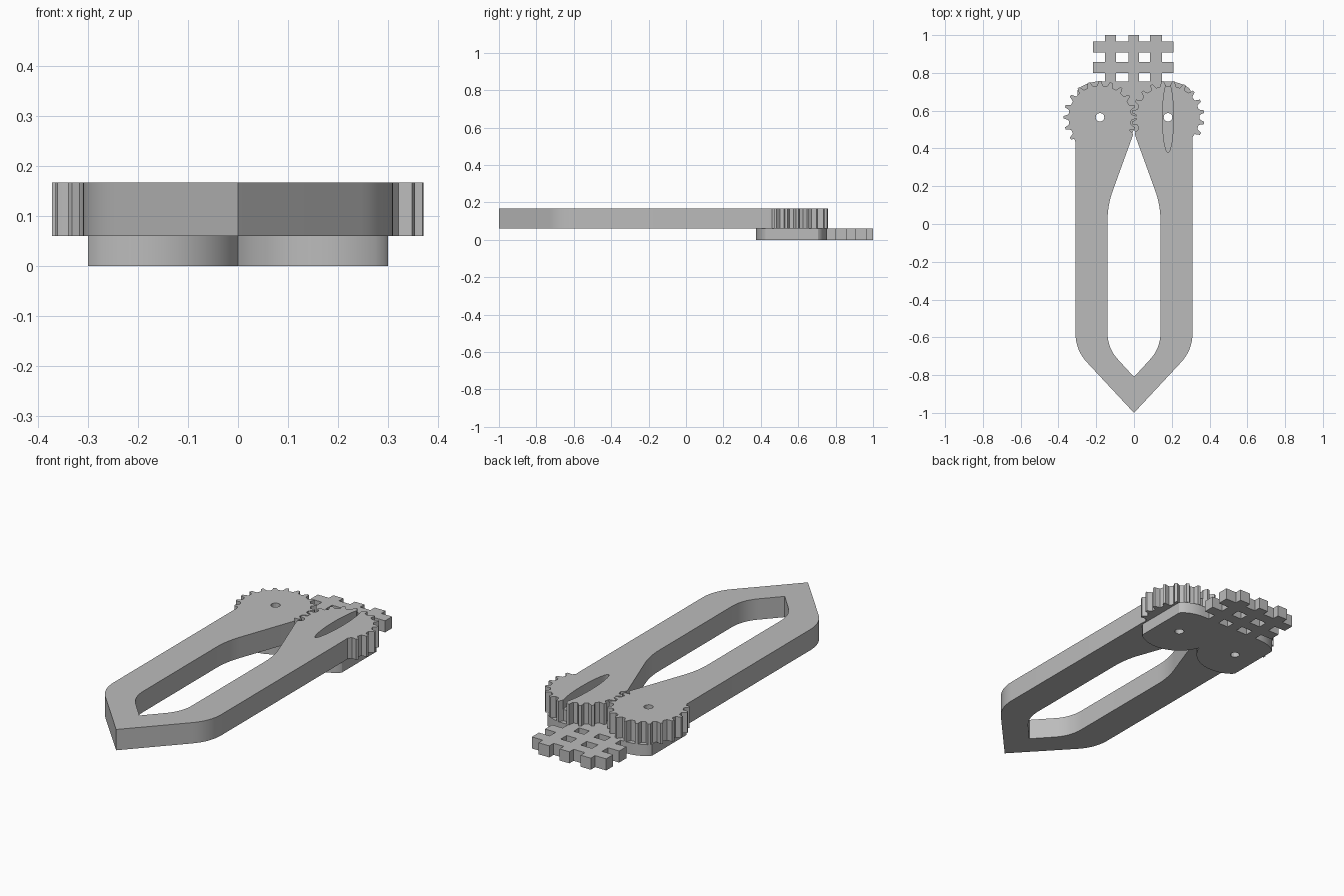
import bpy, bmesh, math
from mathutils import Vector

if "Cube" in bpy.data.objects:
    bpy.data.objects.remove(bpy.data.objects["Cube"])

grey = bpy.data.materials.new("plain grey")
grey.use_nodes = True
grey.diffuse_color = (0.5, 0.5, 0.5, 1)
grey.node_tree.nodes["Principled BSDF"].inputs["Base Color"].default_value = (0.5, 0.5, 0.5, 1)

GEAR_X, GEAR_Y = 0.18, 0.565
PLATE_TOP, ARM_TOP = 0.06, 0.168
ROOT, TIP, TEETH = 0.167, 0.193, 20


def finish(bm, name, z0, z1):
    """Raise the flat faces of bm from z0 to z1 and make an object."""
    faces = list(bm.faces)
    bmesh.ops.extrude_face_region(bm, geom=faces, use_keep_orig=True)
    bm.verts.ensure_lookup_table()
    top = {v for f in bm.faces if f not in faces for v in f.verts}
    base = {v for f in faces for v in f.verts}
    for v in bm.verts:
        v.co.z = z1 if v in top - base else z0
    bmesh.ops.recalc_face_normals(bm, faces=bm.faces)
    mesh = bpy.data.meshes.new(name)
    bm.to_mesh(mesh)
    bm.free()
    mesh.materials.append(grey)
    obj = bpy.data.objects.new(name, mesh)
    bpy.context.scene.collection.objects.link(obj)
    return obj


def slab(name, points, z0, z1):
    bm = bmesh.new()
    bm.faces.new([bm.verts.new((x, y, 0)) for x, y in points])
    return finish(bm, name, z0, z1)


def polar(r, degrees):
    a = math.radians(degrees)
    return GEAR_X + r * math.cos(a), GEAR_Y + r * math.sin(a)


def rounded(a, b, c, d, steps=8):
    """Curve that rounds the corner b between a and c."""
    a, b, c = Vector(a), Vector(b), Vector(c)
    p, q = b + (a - b).normalized() * d, b + (c - b).normalized() * d
    ts = [i / steps for i in range(steps + 1)]
    return [tuple(p * (1 - t) ** 2 + b * 2 * t * (1 - t) + q * t * t) for t in ts]


def cut(obj, cutter):
    mod = obj.modifiers.new("cut", "BOOLEAN")
    mod.operation, mod.solver, mod.object = "DIFFERENCE", "EXACT", cutter
    activate(obj)
    bpy.ops.object.modifier_apply(modifier=mod.name)
    bpy.data.objects.remove(cutter)


def activate(obj):
    bpy.ops.object.select_all(action="DESELECT")
    obj.select_set(True)
    bpy.context.view_layer.objects.active = obj


def drill(obj, side):
    ring = [polar(0.023, i * 30) for i in range(12)]
    cut(obj, slab("pin_hole_cutter", [(side * x, y) for x, y in ring], -0.1, 0.3))


def arm(name, side, phase):
    """Bent jaw arm that ends in a toothed gear sector."""
    pitch = 360 / TEETH
    tooth = [(-0.3, ROOT), (-0.2, 0.178), (-0.11, TIP), (0.11, TIP), (0.2, 0.178), (0.3, ROOT)]
    pts = []
    for i in range(-4, TEETH):
        for offset, radius in tooth:
            angle = (i + phase + offset) * pitch
            if -41 < angle < 207:
                pts.append(polar(radius, angle))
    tip_in, tip_out, crotch = (0, -0.81), (0, -1.0), (0.004, 0.475)
    inner_top, inner_low, outer_low = (0.14, 0.1), (0.14, -0.657), (0.31, -0.667)
    pts += [crotch]
    pts += rounded(crotch, inner_top, inner_low, 0.08)
    pts += rounded(inner_top, inner_low, tip_in, 0.08)
    pts += [tip_in, tip_out]
    shoulder = (0.31, 0.435)
    pts += rounded(tip_out, outer_low, shoulder, 0.09)
    pts += [shoulder]
    return slab(name, [(side * x, y) for x, y in pts], PLATE_TOP, ARM_TOP)


# Jaw arms with meshing gears
left_arm = arm("left_gear_arm", 1, 0.5)
right_arm = arm("right_gear_arm", -1, 0)
drill(left_arm, 1)
drill(right_arm, -1)

# Slim recess in the driven gear
half = [(0.029 * math.cos(t) ** 1.1, 0.188 * math.sin(t))
        for t in [math.radians(-88 + 11 * i) for i in range(17)]]
lens = half + [(-x, y) for x, y in reversed(half)]
cut(left_arm, slab("slot_cutter", [(GEAR_X + x, GEAR_Y + y) for x, y in lens], ARM_TOP - 0.05, 0.3))

# Base plate: two joined lobes with flattened sides
lobe = [polar(0.19, a) for a in range(204, 451, 6)]
lobe = [(min(x, 0.3), y) for x, y in lobe]
cusp = [(0, GEAR_Y - 0.062)]
plate = slab("base_plate", cusp + lobe + [(-x, y) for x, y in reversed(lobe)], 0, PLATE_TOP)
drill(plate, 1)
drill(plate, -1)

# Lattice tab behind the plate
xs = [-0.217, -0.153, -0.095, -0.03, 0.026, 0.085, 0.148, 0.21]
ys = [0.755, 0.8, 0.858, 0.907, 0.965, 1.0]
bm = bmesh.new()
for i in range(len(xs) - 1):
    for j in range(len(ys) - 1):
        if i % 2 or j % 2:
            corners = [(xs[i], ys[j]), (xs[i + 1], ys[j]), (xs[i + 1], ys[j + 1]), (xs[i], ys[j + 1])]
            bm.faces.new([bm.verts.new((x, y, 0)) for x, y in corners])
bmesh.ops.remove_doubles(bm, verts=bm.verts, dist=0.001)
lattice = finish(bm, "lattice_tab", 0, PLATE_TOP)

for obj in (left_arm, right_arm, plate, lattice):
    activate(obj)
    bpy.ops.object.shade_smooth_by_angle(angle=math.radians(25))
